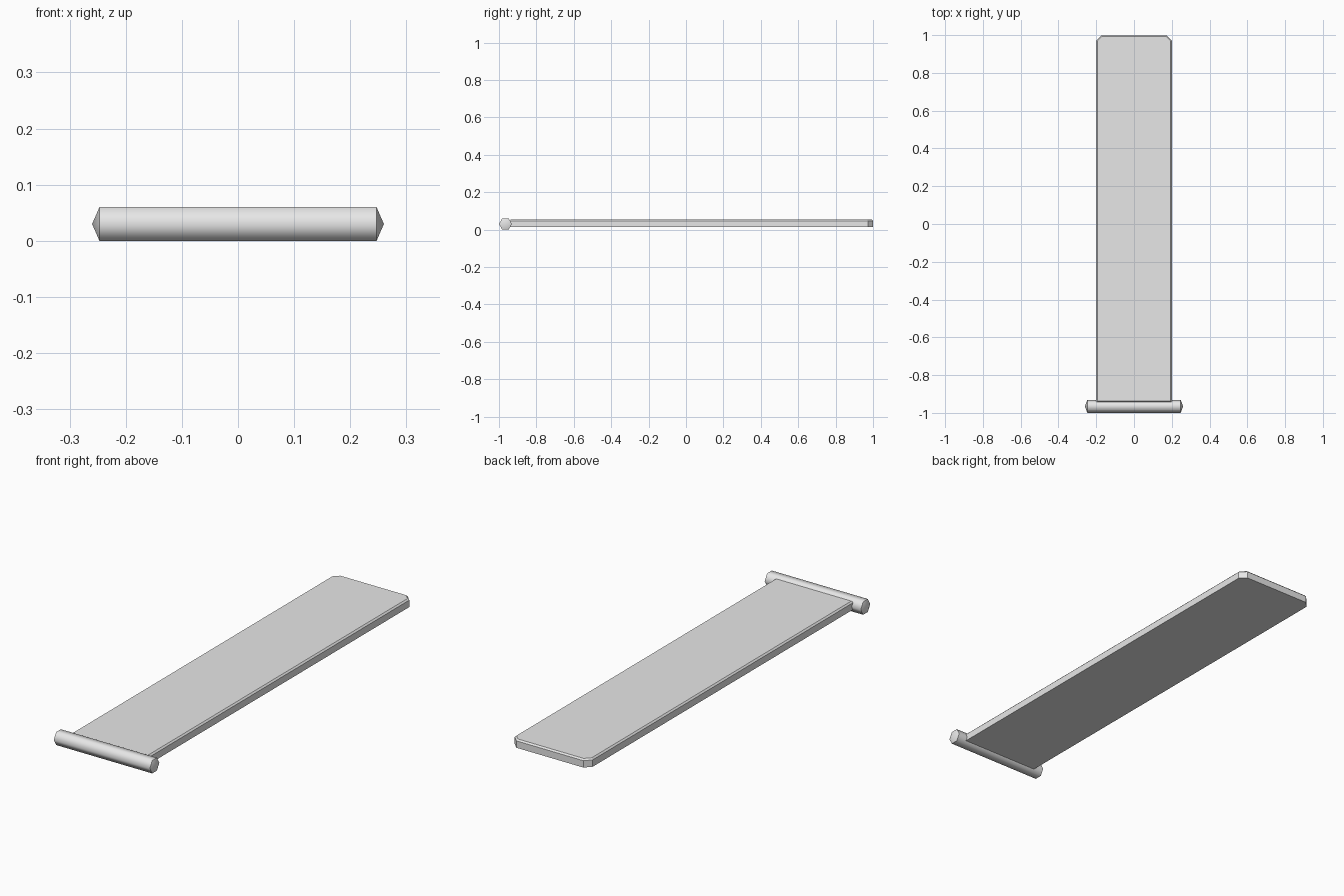
import bpy, bmesh, math
from mathutils import Matrix

cube = bpy.data.objects.get("Cube")
if cube:
    bpy.data.objects.remove(cube, do_unlink=True)

# Single plain grey material
grey = bpy.data.materials.new("plain_grey")
grey.use_nodes = True
colour = (0.8, 0.8, 0.8, 1)
grey.diffuse_color = colour
grey.node_tree.nodes["Principled BSDF"].inputs["Base Color"].default_value = colour


def finish(name, bm, smooth_angle=None):
    bmesh.ops.recalc_face_normals(bm, faces=bm.faces)
    mesh = bpy.data.meshes.new(name)
    bm.to_mesh(mesh)
    bm.free()
    mesh.materials.append(grey)
    obj = bpy.data.objects.new(name, mesh)
    bpy.context.collection.objects.link(obj)
    if smooth_angle:
        bpy.ops.object.select_all(action='DESELECT')
        obj.select_set(True)
        bpy.context.view_layer.objects.active = obj
        bpy.ops.object.shade_smooth_by_angle(angle=math.radians(smooth_angle))
    return obj


# Flat plate: outline with clipped back corners, softened upper rim
half, front, back, clip = 0.2, -0.945, 1.0, 0.028
bottom, top = 0.014, 0.053
right_side = [(half, front), (half, back - clip), (half - clip, back)]
outline = right_side + [(-x, y) for x, y in reversed(right_side)]
bm = bmesh.new()
base = bm.faces.new([bm.verts.new((x, y, bottom)) for x, y in outline])
bmesh.ops.extrude_face_region(bm, geom=[base])
bm.verts.ensure_lookup_table()
for v in bm.verts[len(outline):]:
    v.co.z = top
rim = [e for e in bm.edges if all(v.co.z > bottom + 0.01 for v in e.verts)]
bmesh.ops.bevel(bm, geom=rim, offset=0.007, segments=1, affect='EDGES')
finish("plate", bm)

# Six-sided crossbar with shallow pointed ends
radius, body, tip = 0.0346, 0.247, 0.26
bm = bmesh.new()
bmesh.ops.create_cone(bm, cap_ends=True, segments=6, radius1=radius,
                      radius2=radius, depth=body * 2,
                      matrix=Matrix.Rotation(math.pi / 2, 4, 'Y'))
caps = [f for f in bm.faces if abs(f.calc_center_median().x) > body - 0.01]
for v in bmesh.ops.poke(bm, faces=caps)["verts"]:
    v.co.x = math.copysign(tip, v.co.x)
bmesh.ops.translate(bm, verts=bm.verts, vec=(0, radius - 1, 0.03))
finish("crossbar", bm, 63)
